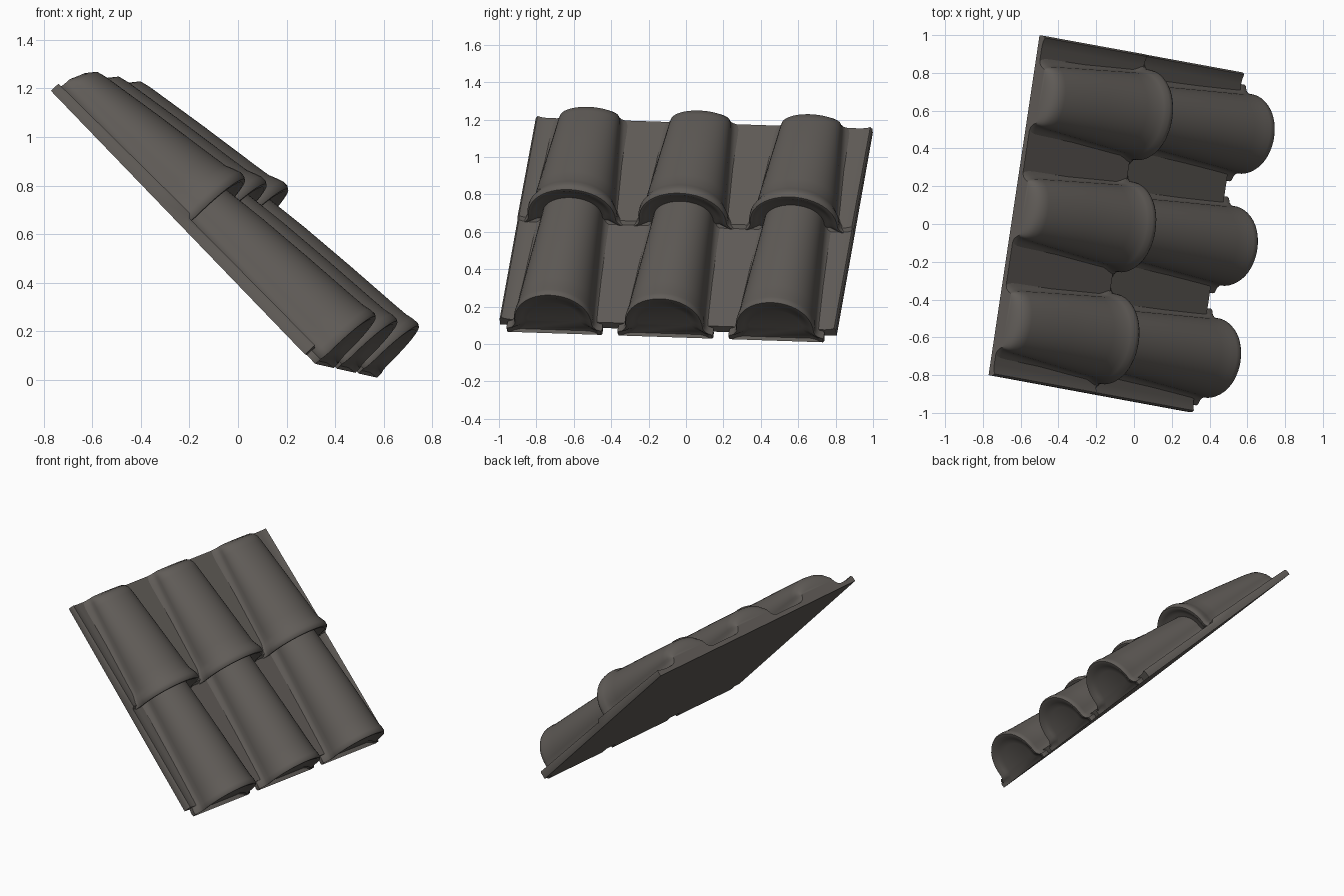
import bpy, bmesh, math
from mathutils import Vector

if "Cube" in bpy.data.objects:
    bpy.data.objects.remove(bpy.data.objects["Cube"])

# Roof frame: U runs across the tiles, V down the slope, N away from the roof
ORIGIN = Vector((-0.77, -0.80, 1.19))
U = Vector((0.27, 1.80, -0.06)).normalized()
V = Vector((1.04, -0.20, -1.08))
V = (V - U * V.dot(U)).normalized()
N = V.cross(U)
WIDTH, LENGTH, STEP = 1.82, 1.52, 0.77
CENTRES = (0.30, 0.90, 1.50)

clay = bpy.data.materials.new("dark_grey_clay")
clay.diffuse_color = (0.118, 0.107, 0.097, 1)
clay.use_nodes = True
clay.node_tree.nodes["Principled BSDF"].inputs["Base Color"].default_value = clay.diffuse_color


def place(u, v, n):
    return ORIGIN + U * u + V * v + N * n


def finish(bm, name, angle):
    bmesh.ops.recalc_face_normals(bm, faces=bm.faces)
    mesh = bpy.data.meshes.new(name)
    bm.to_mesh(mesh)
    bm.free()
    mesh.materials.append(clay)
    obj = bpy.data.objects.new(name, mesh)
    bpy.context.collection.objects.link(obj)
    bpy.ops.object.select_all(action='DESELECT')
    obj.select_set(True)
    bpy.context.view_layer.objects.active = obj
    bpy.ops.object.shade_smooth_by_angle(angle=math.radians(angle))
    return obj


def loft(rings, name, angle=50):
    """Skin closed rings of equal length and cap both ends."""
    bm = bmesh.new()
    loops = [[bm.verts.new(p) for p in ring] for ring in rings]
    for a, b in zip(loops, loops[1:]):
        for i in range(len(a)):
            j = (i + 1) % len(a)
            bm.faces.new((a[i], a[j], b[j], b[i]))
    bm.faces.new(loops[0])
    bm.faces.new(loops[-1])
    return finish(bm, name, angle)


def thickness(u, v):
    """Pan thickness: each course thickens downhill, side edges curl up."""
    t = 0.03 + 0.02 * v / STEP if v < STEP else 0.033 + 0.01 * (v - STEP) / STEP
    edge = min(u, WIDTH - u)
    return t + 0.018 * max(0.0, 1 - edge / 0.06) ** 2 * (edge > 0.005)


# Thin base with flat underside
us = [0, 0.01, 0.03, 0.06] + [0.06 + 0.1 * i for i in range(1, 17)] + [1.76, 1.79, 1.81, WIDTH]
vs = [0, 0.2, 0.4, 0.6, STEP - 0.005, STEP + 0.01, 1.0, 1.2, 1.4, LENGTH]
loft([[place(u, v, thickness(u, v)) for u in us] +
      [place(u, v, 0) for u in reversed(us)] for v in vs], "pan_base", 40)


def section(cu, v, w, h, lean=0.0):
    """Arched cross-section with a soft foot flowing into the pan."""
    t = min(0.035, h * 0.4)
    foot = [(w + 0.045, 0), (w + 0.045, t * 0.8), (w + 0.02, t * 1.1), (w + 0.006, t * 1.6)]
    arch = []
    for i in range(25):
        a = math.pi * i / 24
        arch.append((w * math.cos(a), t * 2 + (h - t * 2) * math.sin(a) ** 0.9))
    pts = foot + arch + [(-x, y) for x, y in reversed(foot)]
    return [place(cu + x, v + lean * (h - y), y) for x, y in pts]


# Stations along each barrel: distance, half width, height
UPPER = [(0.0, 0.145, 0.09), (0.015, 0.155, 0.135), (0.04, 0.163, 0.167), (0.08, 0.168, 0.178),
         (0.35, 0.19, 0.225), (0.62, 0.212, 0.268), (0.69, 0.217, 0.28), (0.72, 0.228, 0.293),
         (0.75, 0.242, 0.304), (0.772, 0.243, 0.304), (0.785, 0.236, 0.296),
         (0.786, 0.222, 0.28), (0.775, 0.205, 0.262), (0.765, 0.18, 0.235)]
LOWER = [(0.70, 0.158, 0.205), (0.95, 0.172, 0.237), (1.2, 0.188, 0.262), (1.43, 0.202, 0.282),
         (1.50, 0.207, 0.289), (1.535, 0.212, 0.297), (1.56, 0.214, 0.299), (1.572, 0.208, 0.292),
         (1.571, 0.194, 0.272), (1.555, 0.172, 0.245), (1.545, 0.14, 0.205)]

for row, stations in (("upper", UPPER), ("lower", LOWER)):
    for k, cu in enumerate(CENTRES):
        loft([section(cu, *s) for s in stations], f"{row}_barrel_tile_{k + 1}")
